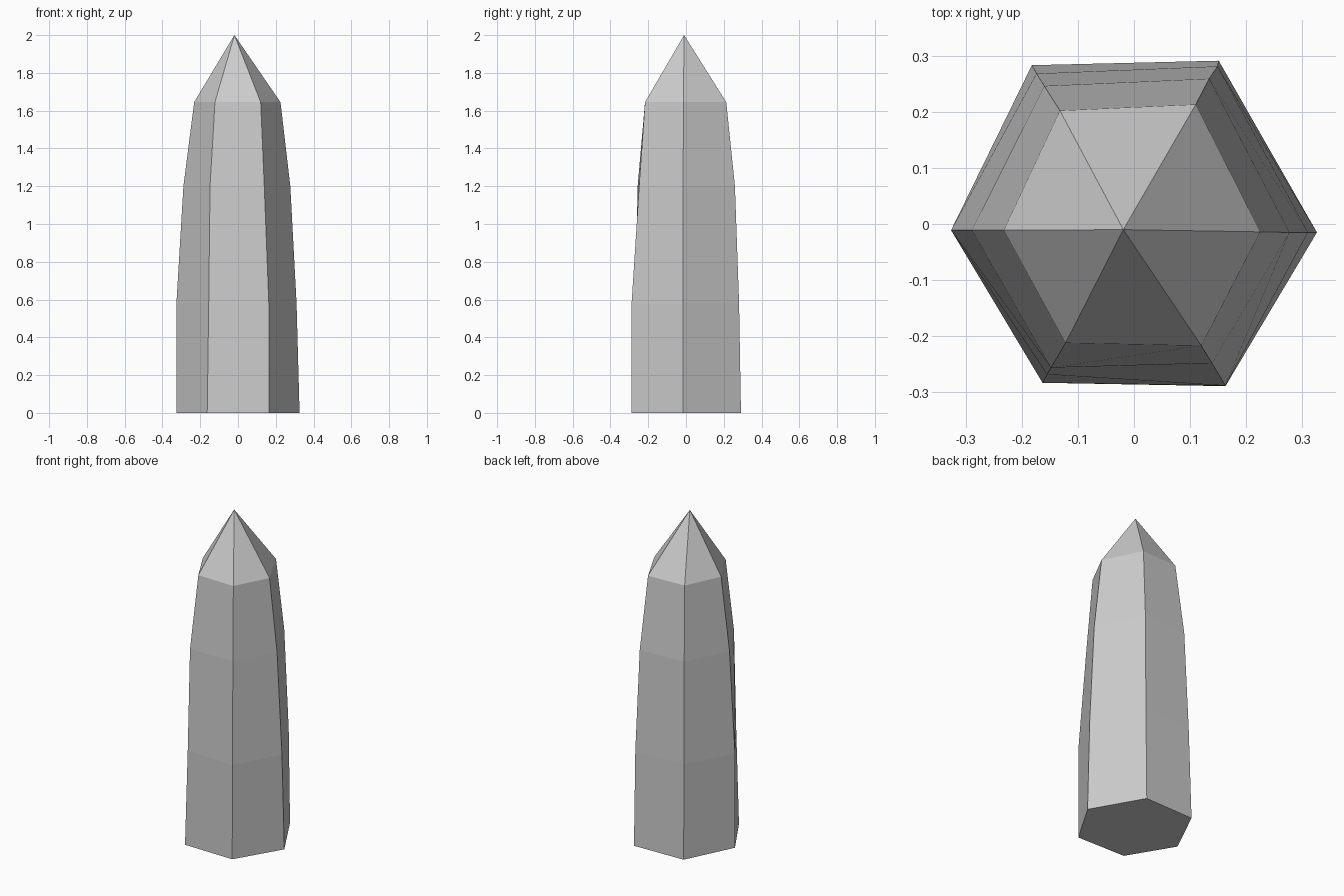
import bpy, bmesh

if "Cube" in bpy.data.objects:
    bpy.data.objects.remove(bpy.data.objects["Cube"])

# Slightly irregular hexagonal cross-sections: height, then corners counter-clockwise
SECTIONS = [
    (0.0,   [(.326, -.015), (.151, .291), (-.182, .283), (-.326, -.011), (-.163, -.283), (.163, -.289)]),
    (0.58,  [(.310, -.015), (.149, .281), (-.174, .268), (-.326, -.011), (-.155, -.268), (.163, -.288)]),
    (1.2,   [(.277, -.015), (.134, .259), (-.160, .246), (-.289, -.011), (-.148, -.256), (.139, -.248)]),
    (1.645, [(.225, -.014), (.110, .213), (-.132, .202), (-.232, -.011), (-.122, -.212), (.120, -.217)]),
]
APEX = (-.019, -.010, 2.0)

bm = bmesh.new()
rings = [[bm.verts.new((x, y, z)) for x, y in pts] for z, pts in SECTIONS]

# Base cap
bm.faces.new(rings[0][::-1])

# Tapering shaft
for low, high in zip(rings, rings[1:]):
    for i in range(6):
        j = (i + 1) % 6
        bm.faces.new((low[i], low[j], high[j], high[i]))

# Pointed tip
tip = bm.verts.new(APEX)
for i in range(6):
    bm.faces.new((rings[-1][i], rings[-1][(i + 1) % 6], tip))

mesh = bpy.data.meshes.new("crystal_point")
bm.to_mesh(mesh)
bm.free()
bpy.context.collection.objects.link(bpy.data.objects.new("crystal_point", mesh))
